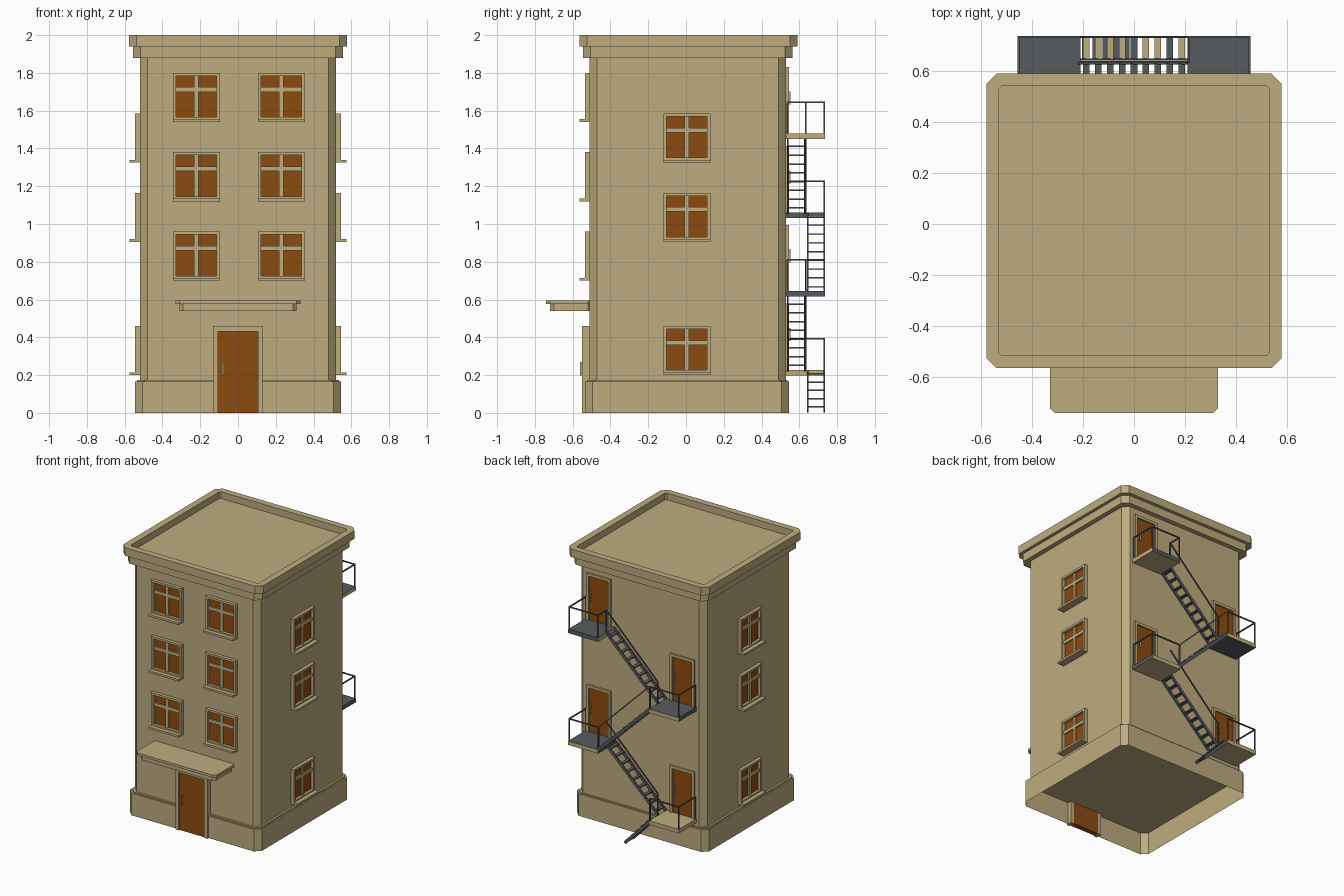
import bpy, bmesh, math
from mathutils import Matrix, Vector

if "Cube" in bpy.data.objects:
    bpy.data.objects.remove(bpy.data.objects["Cube"])


def material(name, rgb):
    m = bpy.data.materials.new(name)
    m.diffuse_color = (*rgb, 1)
    m.use_nodes = True
    m.node_tree.nodes["Principled BSDF"].inputs["Base Color"].default_value = m.diffuse_color
    return m


TAN = material("tan stone", (0.509, 0.413, 0.212))
BROWN = material("brown wood", (0.262, 0.070, 0.005))
GRAY = material("gray metal", (0.093, 0.105, 0.114))
CY = 0.01  # building centre in y


def finish(name, bm, mats, matrix=Matrix()):
    me = bpy.data.meshes.new(name)
    bm.to_mesh(me)
    bm.free()
    for m in mats:
        me.materials.append(m)
    ob = bpy.data.objects.new(name, me)
    ob.matrix_world = matrix
    bpy.context.collection.objects.link(ob)
    return ob


def add_box(bm, x0, x1, y0, y1, z0, z1, mi=0):
    mat = Matrix.Translation(((x0 + x1) / 2, (y0 + y1) / 2, (z0 + z1) / 2)) \
        @ Matrix.Diagonal((x1 - x0, y1 - y0, z1 - z0, 1))
    geo = bmesh.ops.create_cube(bm, size=1, matrix=mat)
    for f in {f for v in geo["verts"] for f in v.link_faces}:
        f.material_index = mi


def boxes(name, items, mats, matrix=Matrix()):
    bm = bmesh.new()
    for it in items:
        add_box(bm, *it)
    return finish(name, bm, mats, matrix)


def add_beam(bm, p, q, w=0.008, h=0.008):
    p, q = Vector(p), Vector(q)
    d = q - p
    rot = d.to_track_quat('X', 'Z').to_matrix().to_4x4()
    bmesh.ops.create_cube(bm, size=1, matrix=Matrix.Translation((p + q) / 2) @ rot
                          @ Matrix.Diagonal((d.length + w * 0.5, w, h, 1)))


def prism(name, x0, x1, y0, y1, z0, z1, c, bottom=True, sunk=None):
    """Box with chamfered vertical corners, optionally open below or with a sunken top."""
    pts = [(x0 + c, y0), (x1 - c, y0), (x1, y0 + c), (x1, y1 - c),
           (x1 - c, y1), (x0 + c, y1), (x0, y1 - c), (x0, y0 + c)]
    bm = bmesh.new()
    lo = [bm.verts.new((x, y, z0)) for x, y in pts]
    hi = [bm.verts.new((x, y, z1)) for x, y in pts]
    for i in range(8):
        j = (i + 1) % 8
        bm.faces.new((lo[i], lo[j], hi[j], hi[i]))
    top = bm.faces.new(hi)
    if bottom:
        bm.faces.new(lo[::-1])
    bm.normal_update()
    if sunk:
        bmesh.ops.inset_region(bm, faces=[top], thickness=sunk[0])
        bmesh.ops.translate(bm, verts=[], vec=(0, 0, 0))
        bmesh.ops.inset_region(bm, faces=[top], thickness=0, depth=-sunk[1])
    return finish(name, bm, [TAN])


# Main masses
prism("building_walls", -.52, .52, CY - .52, CY + .52, .163, 1.89, .04)
prism("base_plinth", -.545, .545, CY - .545, CY + .535, 0, .165, .04, bottom=False)
prism("plinth_lip", -.535, .535, CY - .535, CY + .528, .165, .173, .04)
prism("lower_cornice", -.555, .555, CY - .555, CY + .555, 1.88, 1.94, .04)
prism("roof_parapet", -.578, .578, CY - .575, CY + .58, 1.94, 2.0, .04, sunk=(.053, .05))

# Canopy over the entrance
prism("canopy_support", -.31, .31, -.72, -.5, .54, .577, .02)
prism("canopy_slab", -.33, .33, -.74, -.5, .577, .595, .02)


# Windows: local -y points out of the wall, origin at bottom centre on the wall
def window(x, y, z, angle):
    m = Matrix.Translation((x, y, z)) @ Matrix.Rotation(math.radians(angle), 4, 'Z')
    boxes("window_panes", [(-.11, .11, -.005, .005, .02, .25)], [BROWN], m)
    boxes("window_frame", [
        (-.125, -.107, -.025, .005, .015, .26), (.107, .125, -.025, .005, .015, .26),
        (-.107, .107, -.025, .005, .244, .26), (-.107, .107, -.025, .005, .015, .026),
        (-.012, .012, -.015, .005, .026, .244), (-.107, .107, -.015, .005, .16, .184),
        (-.125, .125, -.055, .005, 0, .015)], [TAN], m)


for z in (.70, 1.12, 1.54):
    for x in (-.22, .23):
        window(x, -.51, z, 0)
for z in (.20, .905, 1.325):
    window(.52, .005, z, 90)
    window(-.52, .005, z, -90)


# Doors: same local frame as windows; w is the half width of the leaf
def door(name, x, y, z, angle, w, h, t, depth, out, leaf):
    m = Matrix.Translation((x, y, z)) @ Matrix.Rotation(math.radians(angle), 4, 'Z')
    boxes(name + "_leaf", [(-w, w, -leaf, depth, 0, h)], [BROWN], m)
    boxes(name + "_frame", [(-w - t, -w, -out, depth, 0, h + t), (w, w + t, -out, depth, 0, h + t),
                            (-w, w, -out, depth, h, h + t)], [TAN], m)
    hz = h * .46
    hx = -w * .75
    boxes(name + "_handle", [(hx - .005, hx + .005, -leaf - .02, -leaf - .012, hz, hz + .07),
                             (hx - .004, hx + .004, -leaf - .012, -leaf, hz + .005, hz + .013),
                             (hx - .004, hx + .004, -leaf - .012, -leaf, hz + .057, hz + .065)],
          [TAN], m)


door("front_door", 0, -.535, 0, 0, .105, .432, .027, .03, .015, .006)

# Landings: side, top height, and which faces are gray
LANDINGS = [(-1, .228, ""), (1, .645, "top end"), (-1, 1.062, "top end under"), (1, 1.48, "top back")]
RAIL = .165
for s, z, gray in LANDINGS:
    door("back_door", s * .345, .53, z, 180, .08, .33, .02, .005, .014, .004)
    ob = boxes("landing", [(min(s * .21, s * .457), max(s * .21, s * .457), .528, .737, z - .03, z)],
               [TAN, GRAY])
    for f in ob.data.polygons:
        n = f.normal
        part = "top" if n.z > .5 else "under" if n.z < -.5 else "back" if n.y > .5 else "end"
        f.material_index = int(part in gray)
    # Railing round the open edges
    bm = bmesh.new()
    t = z + RAIL
    for x, y in ((.452, .537), (.452, .732), (.215, .732), (.215, .635)):
        if y != .635 or z > 1.2:
            add_beam(bm, (s * x, y, z), (s * x, y, t))
    add_beam(bm, (s * .452, .537, t), (s * .452, .732, t))
    add_beam(bm, (s * .452, .732, t), (s * .215, .732, t))
    if z > 1.2:
        add_beam(bm, (s * .215, .732, t), (s * .215, .635, t))
    finish("landing_railing", bm, [GRAY])


# Stair flights: ends in x and z, y range, tread count, gray treads, handrail y
def flight(x0, z0, x1, z1, y0, y1, n, gray, rail):
    bm = bmesh.new()
    for y in (y0 + .004, y1 - .004):
        add_beam(bm, (x0, y, z0), (x1, y, z1 - .012), .008, .022)
    if rail:
        add_beam(bm, (x0, rail, z0 + RAIL), (x1, rail, z1 + RAIL))
        add_beam(bm, (x0, rail, z0), (x0, rail, z0 + RAIL))
    finish("stair_stringers", bm, [GRAY])
    items = []
    for i in range(n):
        k = (i + .5) / n
        x, z = x0 + (x1 - x0) * k, z0 + (z1 - z0) * k
        items.append((x - .013, x + .013, y0 + .004, y1 - .004, z - .004, z + .004, int(i in gray)))
    boxes("stair_treads", items, [TAN, GRAY])


flight(-.01, .01, -.21, .228, .64, .737, 5, range(5), None)
flight(-.21, .228, .21, .645, .535, .632, 9, range(9), .635)
flight(.21, .645, -.21, 1.062, .64, .737, 9, (1, 4), .732)
flight(-.21, 1.062, .21, 1.48, .535, .632, 9, range(9), .635)
